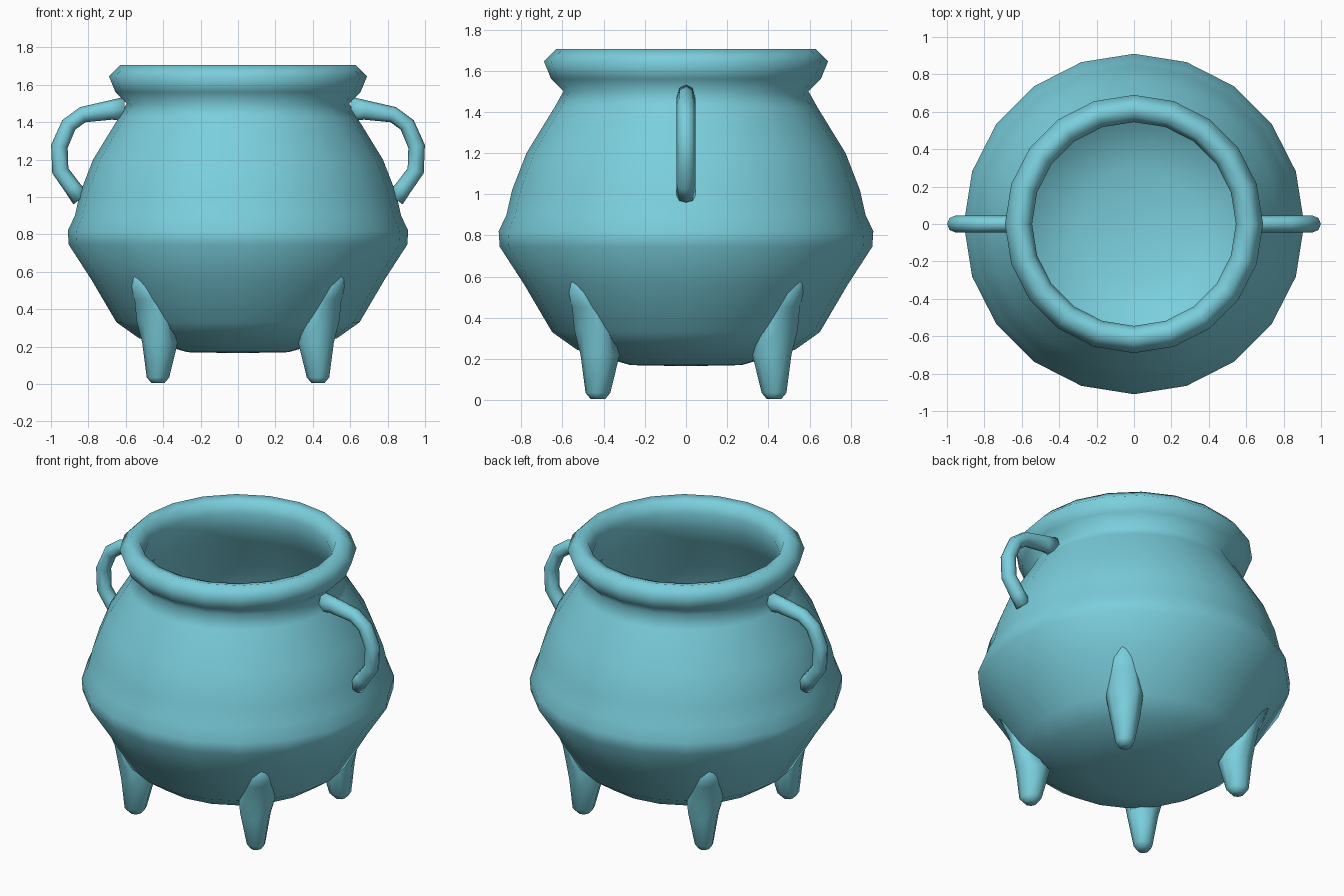
import bpy, bmesh, math
from mathutils import Vector

cube = bpy.data.objects.get("Cube")
if cube:
    bpy.data.objects.remove(cube)

teal = bpy.data.materials.new("teal_glaze")
teal.use_nodes = True
COLOUR = (0.195, 0.62, 0.72, 1)
teal.diffuse_color = COLOUR
teal.node_tree.nodes["Principled BSDF"].inputs["Base Color"].default_value = COLOUR


def finish(bm, name):
    """Turn a bmesh into a smooth, coloured object."""
    bmesh.ops.remove_doubles(bm, verts=bm.verts, dist=1e-4)
    bmesh.ops.recalc_face_normals(bm, faces=bm.faces)
    for f in bm.faces:
        f.smooth = True
    mesh = bpy.data.meshes.new(name)
    bm.to_mesh(mesh)
    bm.free()
    mesh.materials.append(teal)
    obj = bpy.data.objects.new(name, mesh)
    bpy.context.collection.objects.link(obj)
    return obj


def loft(name, rings, sides):
    """Skin elliptical rings, each given as (centre, axis_a, axis_b)."""
    bm = bmesh.new()
    loops = []
    for centre, a, b in rings:
        angles = [math.tau * i / sides for i in range(sides)]
        loops.append([bm.verts.new(centre + a * math.cos(t) + b * math.sin(t)) for t in angles])
    for low, high in zip(loops, loops[1:]):
        for i in range(sides):
            j = (i + 1) % sides
            bm.faces.new((low[i], low[j], high[j], high[i]))
    bm.faces.new(loops[0])
    bm.faces.new(loops[-1])
    return finish(bm, name)


# Hollow pot: outer wall, rolled rim, inner wall and floor as (radius, height)
profile = [
    (0, 0.165), (0.27, 0.17), (0.53, 0.245), (0.65, 0.33), (0.785, 0.56),
    (0.905, 0.745), (0.91, 0.82), (0.872, 0.9), (0.845, 1.02), (0.775, 1.2),
    (0.64, 1.42), (0.595, 1.5), (0.655, 1.56), (0.69, 1.645), (0.63, 1.705),
    (0.57, 1.69), (0.545, 1.62), (0.555, 1.52), (0.6, 1.42), (0.73, 1.2),
    (0.83, 0.95), (0.85, 0.8), (0.73, 0.56), (0.58, 0.35), (0.3, 0.25), (0, 0.24),
]
bm = bmesh.new()
points = [bm.verts.new((r, 0, z)) for r, z in profile]
edges = [bm.edges.new(pair) for pair in zip(points, points[1:])]
bmesh.ops.spin(bm, geom=points + edges, cent=(0, 0, 0), axis=(0, 0, 1),
               angle=math.tau, steps=20, use_merge=False)
finish(bm, "pot_body")

# Four tapered legs that blend up into the belly:
# (radial position, height, radial half width, side half width)
leg_shape = [
    (0.605, 0.005, 0.035, 0.035), (0.605, 0.035, 0.065, 0.055),
    (0.59, 0.22, 0.1, 0.09), (0.64, 0.34, 0.07, 0.11),
    (0.69, 0.45, 0.04, 0.09), (0.79, 0.62, 0.015, 0.05),
]
for name, sx, sy in (("front_left_leg", 1, -1), ("front_right_leg", -1, -1),
                     ("back_left_leg", 1, 1), ("back_right_leg", -1, 1)):
    out = Vector((sx, sy, 0)).normalized()
    side = Vector((-out.y, out.x, 0))
    loft(name, [(out * r + Vector((0, 0, z)), out * a, side * b)
                for r, z, a, b in leg_shape], 8)

# Two ear handles: (x, height, thickness), ends buried in the wall
handle_path = [
    (0.605, 1.47, 0.065), (0.68, 1.465, 0.052), (0.83, 1.44, 0.043),
    (0.905, 1.385, 0.043), (0.955, 1.27, 0.045), (0.95, 1.14, 0.045),
    (0.885, 1.05, 0.045), (0.84, 0.99, 0.05),
]
for name, s in (("left_handle", 1), ("right_handle", -1)):
    path = [Vector((s * x, 0, z)) for x, z, _ in handle_path]
    rings = []
    for i, (p, (_, _, t)) in enumerate(zip(path, handle_path)):
        along = (path[min(i + 1, len(path) - 1)] - path[max(i - 1, 0)]).normalized()
        normal = Vector((-along.z, 0, along.x))
        rings.append((p, normal * t, Vector((0, 0.045, 0))))
    loft(name, rings, 8)
